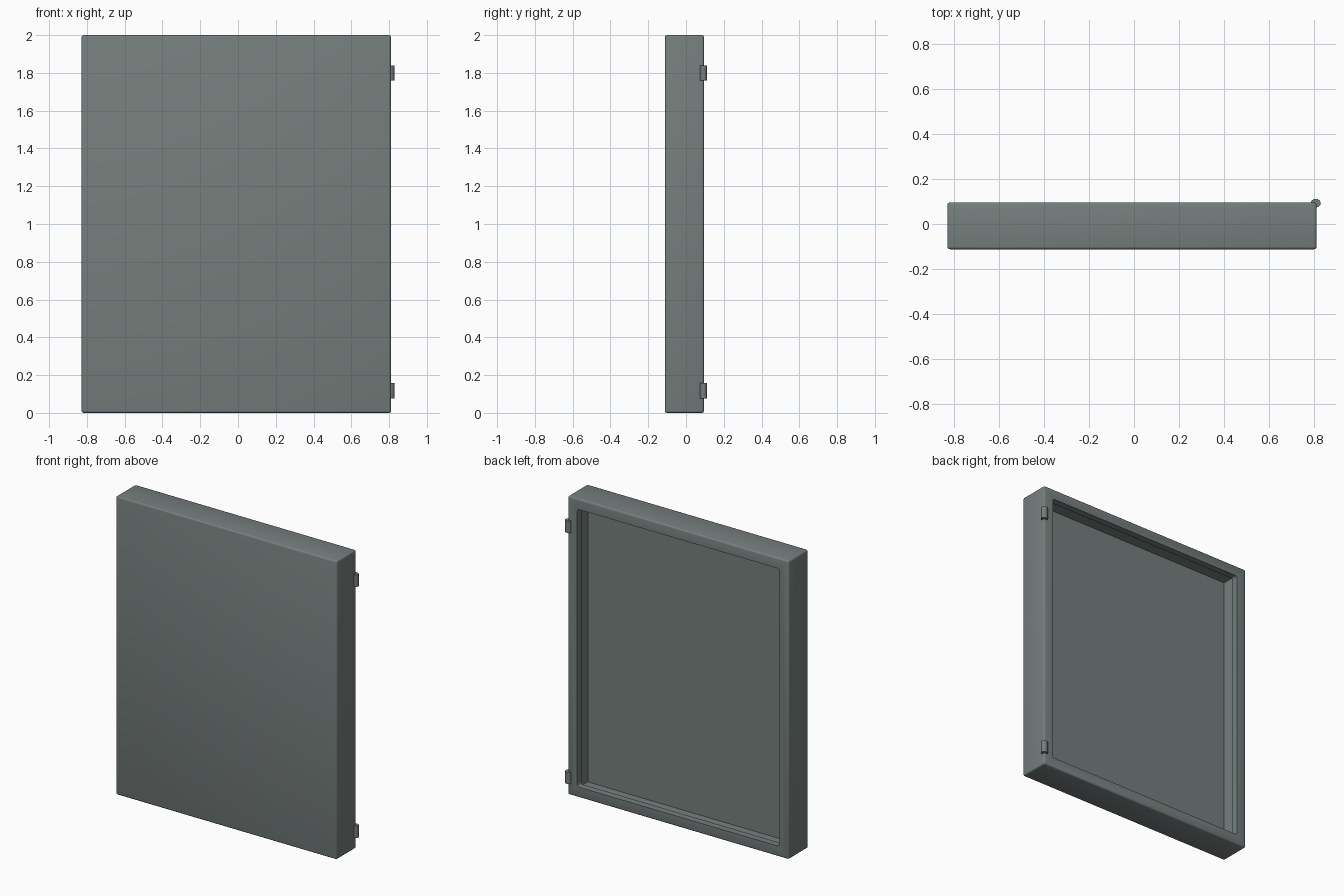
import bpy, bmesh, math

cube = bpy.data.objects.get("Cube")
if cube:
    bpy.data.objects.remove(cube, do_unlink=True)

# Single painted-metal colour
COLOUR = (0.18, 0.212, 0.205, 1)
paint = bpy.data.materials.new("grey green paint")
paint.use_nodes = True
paint.diffuse_color = COLOUR
paint.node_tree.nodes["Principled BSDF"].inputs["Base Color"].default_value = COLOUR


def finish(name, bm):
    bmesh.ops.recalc_face_normals(bm, faces=bm.faces)
    mesh = bpy.data.meshes.new(name)
    bm.to_mesh(mesh)
    bm.free()
    mesh.materials.append(paint)
    obj = bpy.data.objects.new(name, mesh)
    bpy.context.collection.objects.link(obj)
    bpy.ops.object.select_all(action="DESELECT")
    obj.select_set(True)
    bpy.context.view_layer.objects.active = obj
    bpy.ops.object.shade_smooth_by_angle(angle=math.radians(35))


def round_edges(bm, edges, radius, segments):
    bmesh.ops.bevel(bm, geom=edges, offset=radius, segments=segments,
                    profile=0.5, affect="EDGES", clamp_overlap=True)


# Door: hollow sheet-metal tray whose rim folds over the back and inwards
LEFT, RIGHT, HEIGHT = 0.81, -0.828, 2.0
FRONT, BACK, SHEET = -0.112, 0.095, 0.012
LIP, FOLD = 0.07, 0.045
RINGS = [(0, FRONT), (0, BACK),                      # outer walls
         (LIP, BACK), (LIP, BACK - FOLD),            # rim and its fold
         (LIP - SHEET, BACK - FOLD), (LIP - SHEET, BACK - SHEET),
         (SHEET, BACK - SHEET), (SHEET, FRONT + SHEET)]  # inside walls
bm = bmesh.new()
loops = []
for margin, y in RINGS:
    x0, x1, z0, z1 = RIGHT + margin, LEFT - margin, margin, HEIGHT - margin
    loops.append([bm.verts.new((x, y, z))
                  for x, z in ((x0, z0), (x1, z0), (x1, z1), (x0, z1))])
for a, b in zip(loops, loops[1:]):
    for i in range(4):
        j = (i + 1) % 4
        bm.faces.new((a[i], a[j], b[j], b[i]))
bm.faces.new(loops[0])
bm.faces.new(loops[-1])
bmesh.ops.recalc_face_normals(bm, faces=bm.faces)
outer = set(loops[0] + loops[1])
opening = set(loops[2] + loops[3])
outer_edges = [e for e in bm.edges if set(e.verts) <= outer]
corner_edges = [e for e in bm.edges if set(e.verts) <= opening
                and abs(e.verts[0].co.y - e.verts[1].co.y) > SHEET]
round_edges(bm, corner_edges, 0.015, 3)
round_edges(bm, outer_edges, 0.011, 3)
finish("door_panel", bm)

# Hinge knuckles on the left back edge
for name, z in (("lower_hinge", 0.117), ("upper_hinge", 1.8)):
    bm = bmesh.new()
    bmesh.ops.create_cone(bm, cap_ends=True, segments=16, radius1=0.022,
                          radius2=0.022, depth=0.08)
    bmesh.ops.scale(bm, vec=(1, 0.88, 1), verts=bm.verts)
    bmesh.ops.translate(bm, vec=(0.806, 0.0925, z), verts=bm.verts)
    finish(name, bm)
